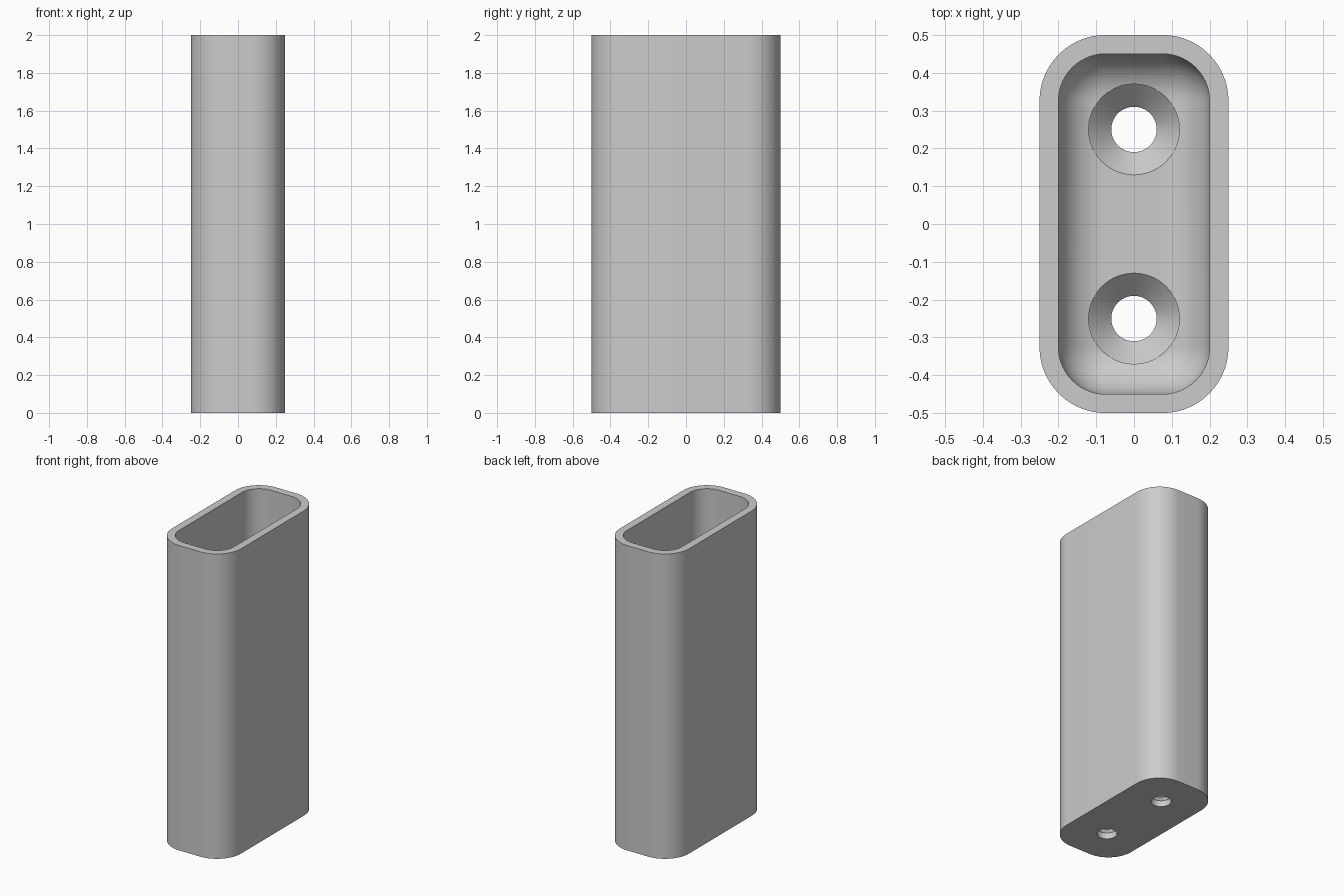
import bpy, bmesh
from math import sin, cos, pi, radians

HEIGHT, FLOOR = 2.0, 0.10
HALF_X, HALF_Y, WALL = 0.25, 0.50, 0.05
OUTER_R = 0.175
INNER_R = OUTER_R - WALL
CORNER_STEPS, FILLET_STEPS, HOLE_SIDES = 14, 14, 64

old = bpy.data.objects.get("Cube")
if old:
    bpy.data.objects.remove(old, do_unlink=True)

grey = bpy.data.materials.new("plain_grey")
grey.use_nodes = True
colour = (0.6, 0.6, 0.6, 1)
grey.diffuse_color = colour
grey.node_tree.nodes["Principled BSDF"].inputs["Base Color"].default_value = colour


def rounded_loop(bm, inset, z):
    """Ring of vertices around the rounded rectangle, moved inwards by inset."""
    r = max(OUTER_R - inset, 0)
    cx, cy = HALF_X - OUTER_R, HALF_Y - OUTER_R
    ring = []
    for corner, (sx, sy) in enumerate([(1, 1), (-1, 1), (-1, -1), (1, -1)]):
        for i in range(CORNER_STEPS + 1):
            a = (corner + i / CORNER_STEPS) * pi / 2
            ring.append(bm.verts.new((sx * cx + r * cos(a), sy * cy + r * sin(a), z)))
    return ring


def round_loop(bm, r, y, z):
    angles = [2 * pi * i / HOLE_SIDES for i in range(HOLE_SIDES)]
    return [bm.verts.new((r * cos(a), y + r * sin(a), z)) for a in angles]


def loft(bm, rings):
    """Join successive rings with quads and cap both ends."""
    for low, high in zip(rings, rings[1:]):
        n = len(low)
        for i in range(n):
            j = (i + 1) % n
            bm.faces.new((low[i], low[j], high[j], high[i]))
    bm.faces.new(rings[0][::-1])
    bm.faces.new(rings[-1])


def make_object(name, bm):
    bmesh.ops.remove_doubles(bm, verts=bm.verts, dist=1e-5)
    bmesh.ops.recalc_face_normals(bm, faces=bm.faces)
    mesh = bpy.data.meshes.new(name)
    bm.to_mesh(mesh)
    bm.free()
    mesh.materials.append(grey)
    obj = bpy.data.objects.new(name, mesh)
    bpy.context.collection.objects.link(obj)
    return obj


# Hollow sleeve: outer wall, rim, inner wall, then a fillet down to the floor
bm = bmesh.new()
rings = [rounded_loop(bm, 0, 0), rounded_loop(bm, 0, HEIGHT), rounded_loop(bm, WALL, HEIGHT)]
for i in range(FILLET_STEPS + 1):
    a = i / FILLET_STEPS * pi / 2
    rings.append(rounded_loop(bm, WALL + INNER_R * (1 - cos(a)),
                              FLOOR + INNER_R * (1 - sin(a))))
loft(bm, rings)
sleeve = make_object("sleeve", bm)

# Countersunk screw holes through the floor
bm = bmesh.new()
for y in (-0.25, 0.25):
    profile = [(0.06, -0.1), (0.06, FLOOR - 0.06), (0.12, FLOOR), (0.12, FLOOR + 0.2)]
    loft(bm, [round_loop(bm, r, y, z) for r, z in profile])
drill = make_object("screw_hole_cutter", bm)
drill.hide_render = True

bpy.context.view_layer.objects.active = sleeve
sleeve.select_set(True)
cut = sleeve.modifiers.new("screw_holes", 'BOOLEAN')
cut.operation = 'DIFFERENCE'
cut.solver = 'EXACT'
cut.object = drill
bpy.ops.object.modifier_apply(modifier=cut.name)
bpy.data.objects.remove(drill, do_unlink=True)

bpy.ops.object.select_all(action='DESELECT')
sleeve.select_set(True)
bpy.ops.object.shade_smooth_by_angle(angle=radians(25))
